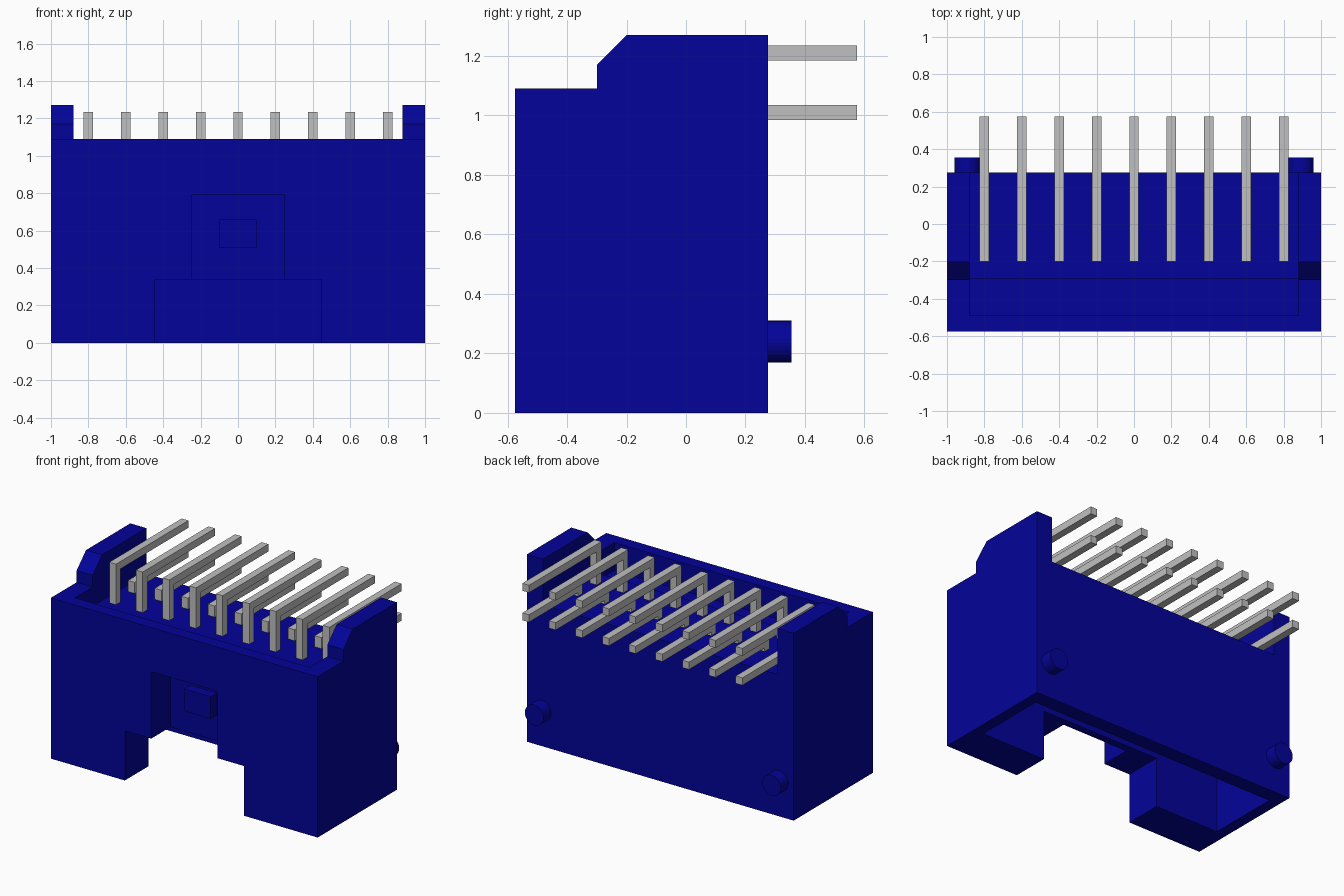
import bpy, bmesh, math
from mathutils import Matrix

if "Cube" in bpy.data.objects:
    bpy.data.objects.remove(bpy.data.objects["Cube"], do_unlink=True)


def make_material(name, color):
    mat = bpy.data.materials.new(name)
    mat.use_nodes = True
    mat.diffuse_color = color
    mat.node_tree.nodes["Principled BSDF"].inputs["Base Color"].default_value = color
    return mat


blue = make_material("blue plastic", (0.001, 0.001, 0.32, 1))
grey = make_material("grey metal", (0.53, 0.53, 0.53, 1))


def prism(name, profile, x0, x1, mat):
    """Extrude a (y, z) profile along x."""
    bm = bmesh.new()
    face = bm.faces.new([bm.verts.new((x0, y, z)) for y, z in profile])
    out = bmesh.ops.extrude_face_region(bm, geom=[face])
    verts = [v for v in out["geom"] if isinstance(v, bmesh.types.BMVert)]
    bmesh.ops.translate(bm, verts=verts, vec=(x1 - x0, 0, 0))
    bmesh.ops.recalc_face_normals(bm, faces=bm.faces)
    mesh = bpy.data.meshes.new(name)
    bm.to_mesh(mesh)
    bm.free()
    mesh.materials.append(mat)
    obj = bpy.data.objects.new(name, mesh)
    bpy.context.collection.objects.link(obj)
    return obj


def box(name, half_x, y0, y1, z0, z1, mat):
    return prism(name, [(y0, z0), (y1, z0), (y1, z1), (y0, z1)], -half_x, half_x, mat)


# Housing with chamfered ears at both ends
FRONT, BACK = -0.575, 0.275
housing = prism("housing", [(FRONT, 0), (BACK, 0), (BACK, 1.27), (-0.2, 1.27),
                            (-0.3, 1.17), (-0.3, 1.09), (FRONT, 1.09)], -1, 1, blue)

# Top pocket with a lower front channel, bottom cavity, wide notch and latch recess
pocket = [(-0.49, 0.9), (-0.295, 0.9), (-0.295, 0.96), (1, 0.96), (1, 2), (-0.49, 2)]
cutters = [
    prism("pocket_cutter", pocket, -0.88, 0.88, blue),
    box("cavity_cutter", 0.925, -0.32, 0.175, -1, 0.76, blue),
    box("notch_cutter", 0.446, -1, -0.2, -0.5, 0.337, blue),
    box("recess_cutter", 0.248, -1.2, -0.37, 0.2, 0.79, blue),
]
for cutter in cutters:
    mod = housing.modifiers.new(cutter.name, "BOOLEAN")
    mod.operation = "DIFFERENCE"
    mod.solver = "EXACT"
    mod.object = cutter
bpy.context.view_layer.update()
depsgraph = bpy.context.evaluated_depsgraph_get()
carved = bpy.data.meshes.new_from_object(housing.evaluated_get(depsgraph))
housing.modifiers.clear()
housing.data = carved
for cutter in cutters:
    bpy.data.objects.remove(cutter, do_unlink=True)

# Latch bump inside the recess
box("latch_bump", 0.1, -0.435, -0.36, 0.51, 0.66, blue)

# Two rows of nine right-angled pins
PIN, PITCH = 0.05, 0.2
for row, y, top in (("upper", -0.2, 1.235), ("lower", 0.0, 1.035)):
    bend = [(y, 0.4), (y + PIN, 0.4), (y + PIN, top - PIN),
            (0.575, top - PIN), (0.575, top), (y, top)]
    for i in range(9):
        x = (i - 4) * PITCH
        prism(f"{row}_pin_{i + 1}", bend, x - PIN / 2, x + PIN / 2, grey)

# Round locating pegs on the back
for side, x in (("left", 0.89), ("right", -0.89)):
    bm = bmesh.new()
    bmesh.ops.create_cone(bm, cap_ends=True, segments=32, radius1=0.07, radius2=0.07, depth=0.1,
                          matrix=Matrix.Translation((x, 0.305, 0.24)) @ Matrix.Rotation(math.pi / 2, 4, "X"))
    mesh = bpy.data.meshes.new(f"{side}_peg")
    bm.to_mesh(mesh)
    bm.free()
    mesh.materials.append(blue)
    peg = bpy.data.objects.new(f"{side}_peg", mesh)
    bpy.context.collection.objects.link(peg)
    bpy.ops.object.select_all(action="DESELECT")
    peg.select_set(True)
    bpy.context.view_layer.objects.active = peg
    bpy.ops.object.shade_smooth_by_angle(angle=math.radians(40))
